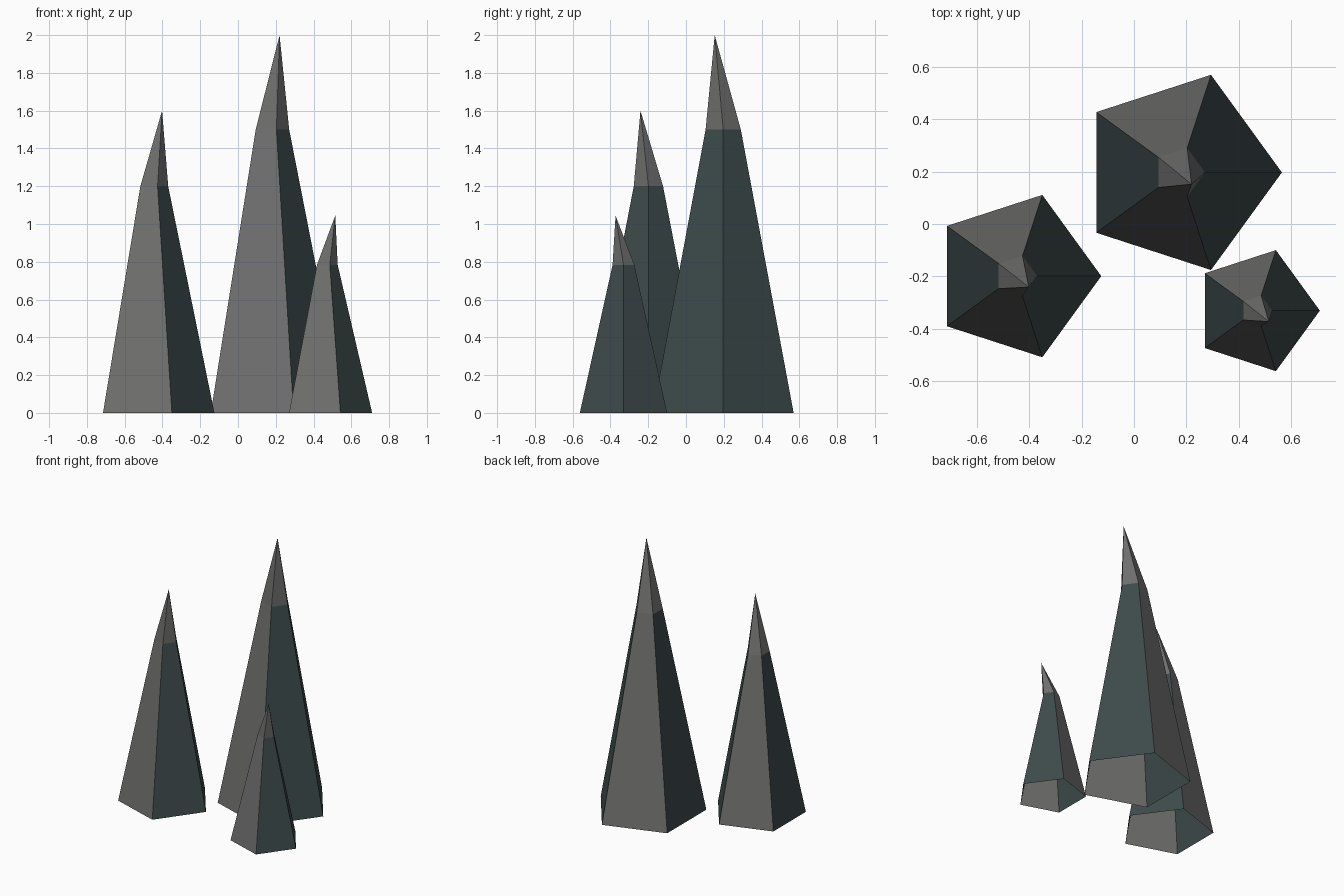
import bpy, bmesh, math

if "Cube" in bpy.data.objects:
    bpy.data.objects.remove(bpy.data.objects["Cube"])


def material(name, rgb):
    m = bpy.data.materials.new(name)
    m.diffuse_color = (*rgb, 1)
    m.use_nodes = True
    m.node_tree.nodes["Principled BSDF"].inputs["Base Color"].default_value = m.diffuse_color
    return m


grey = material("grey_rock", (0.16, 0.16, 0.157))
teal = material("dark_teal_rock", (0.048, 0.069, 0.071))


def spire(name, cx, cy, r, height, apex_x, apex_y):
    """Five-sided open-bottomed shaft narrowing to a quarter, with a leaning tip."""
    bm = bmesh.new()

    def ring(radius, z):
        return [bm.verts.new((cx + radius * math.cos(math.tau * i / 5),
                              cy + radius * math.sin(math.tau * i / 5), z))
                for i in range(5)]

    base, neck = ring(r, 0), ring(r * 0.25, height * 0.75)
    apex = bm.verts.new((apex_x, apex_y, height))
    for i in range(5):
        j = (i + 1) % 5
        # shaft sides alternate teal and grey, the tip is all grey
        side = bm.faces.new((base[i], base[j], neck[j], neck[i]))
        side.material_index = 0 if i % 2 else 1
        bm.faces.new((neck[i], neck[j], apex))
    mesh = bpy.data.meshes.new(name)
    bm.to_mesh(mesh)
    bm.free()
    mesh.materials.append(grey)
    mesh.materials.append(teal)
    bpy.context.collection.objects.link(bpy.data.objects.new(name, mesh))


spire("tall_spire", 0.173, 0.197, 0.392, 2.0, 0.22, 0.152)
spire("medium_spire", -0.451, -0.199, 0.326, 1.6, -0.402, -0.241)
spire("small_spire", 0.467, -0.331, 0.243, 1.045, 0.515, -0.373)
